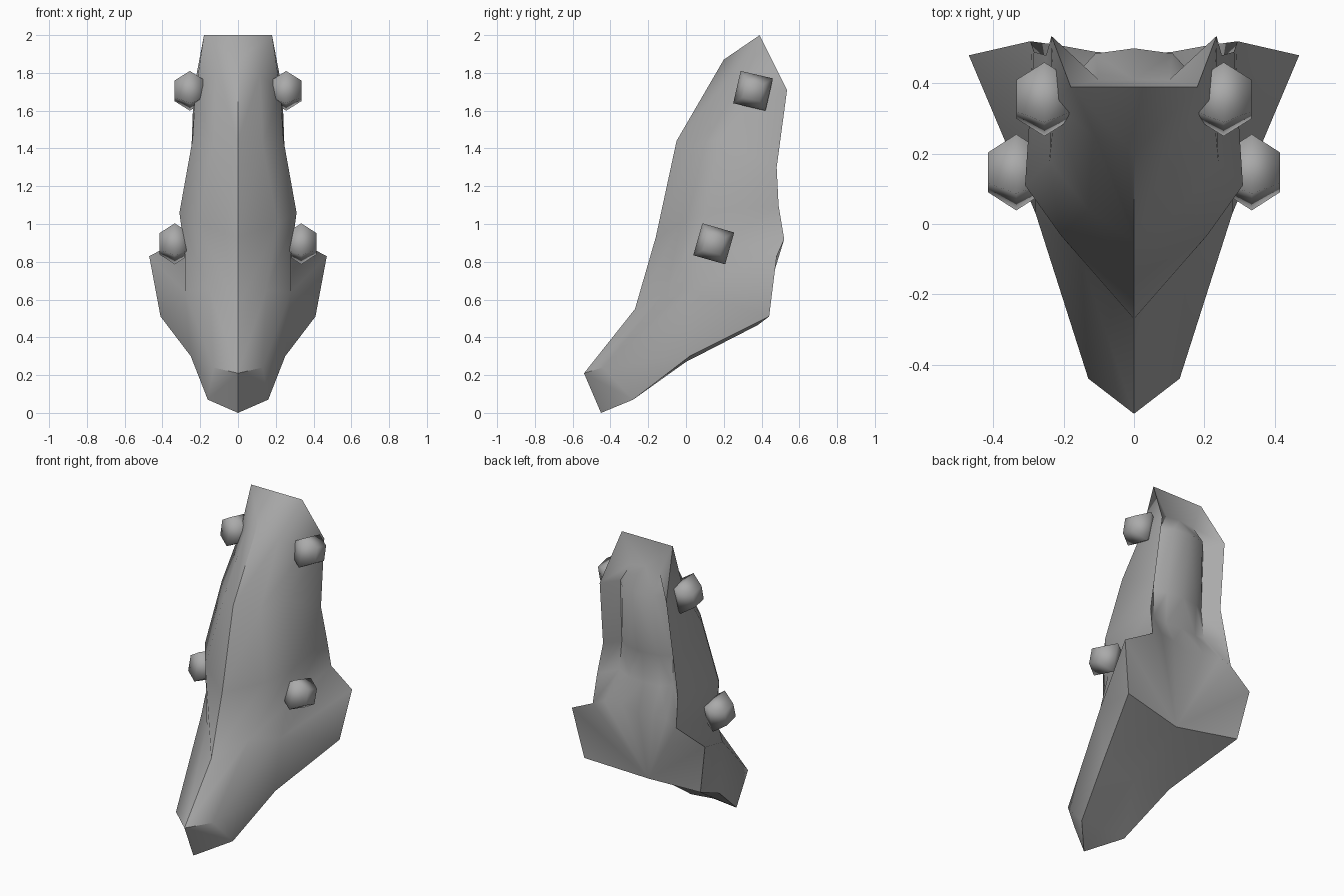
import bpy, bmesh, math
from mathutils import Vector

if "Cube" in bpy.data.objects:
    bpy.data.objects.remove(bpy.data.objects["Cube"])

grey = bpy.data.materials.new("plain_grey")
grey.diffuse_color = (0.4, 0.4, 0.4, 1)
grey.use_nodes = True
grey.node_tree.nodes["Principled BSDF"].inputs["Base Color"].default_value = grey.diffuse_color


def finish(name, bm, angle):
    bmesh.ops.remove_doubles(bm, verts=bm.verts, dist=0.0005)
    bmesh.ops.recalc_face_normals(bm, faces=bm.faces)
    mesh = bpy.data.meshes.new(name)
    bm.to_mesh(mesh)
    bm.free()
    mesh.materials.append(grey)
    ob = bpy.data.objects.new(name, mesh)
    bpy.context.collection.objects.link(ob)
    bpy.ops.object.select_all(action='DESELECT')
    bpy.context.view_layer.objects.active = ob
    ob.select_set(True)
    bpy.ops.object.shade_smooth_by_angle(angle=math.radians(angle))
    return ob


# Shin rings, half side: front centre, front crease, side, back rim,
# inner groove, column side, column centre
rings = [
    [(0, -.27, .55), (.15, -.10, .65), (.28, .10, .83), (.295, .52, .92), (.22, .51, .95), (.11, .49, .95), (0, .48, .92)],
    [(0, -.16, .93), (.21, -.03, 1.0), (.31, .11, 1.06), (.285, .49, 1.10), (.19, .40, 1.12), (.11, .42, 1.10), (0, .43, 1.10)],
    [(0, -.05, 1.44), (.13, .04, 1.42), (.24, .18, 1.45), (.25, .48, 1.30), (.18, .39, 1.30), (.11, .43, 1.30), (0, .445, 1.30)],
    [(0, .20, 1.87), (.115, .25, 1.79), (.225, .34, 1.70), (.235, .535, 1.71), (.17, .42, 1.70), (.11, .485, 1.70), (0, .50, 1.70)],
]
top = [(0, .39, 2.0), (.18, .39, 2.0)]
hollow = [(0, .41, 1.83), (.10, .41, 1.82)]
# Foot guard: upper edge, lower edge, underside centre line
upper = [(0, -.54, .21), (.13, -.44, .24), (.28, .03, .64), (.47, .48, .83)]
lower = [(0, -.45, 0), (.16, -.28, .07), (.25, .02, .30), (.41, .44, .51)]
heel = (0, .38, .465)
keel = [(0, -.45, 0), (0, -.28, .085), (0, .0, .27), heel]

faces = []
# Shin walls and inner channel
for lo, hi in zip(rings, rings[1:]):
    for i in range(6):
        faces.append((lo[i], lo[i + 1], hi[i + 1], hi[i]))
# Top rim, hollow and head of the inner column
r = rings[3]
faces += [(r[0], r[1], top[1], top[0]), (r[1], r[2], top[1]), (r[2], r[3], top[1]),
          (r[3], r[4], hollow[1], top[1]), (top[1], hollow[1], hollow[0], top[0]),
          (r[4], r[5], hollow[1]), (r[5], r[6], hollow[0], hollow[1])]
# Foot top, sides and underside
b = rings[0]
faces += [(upper[0], upper[1], b[1], b[0]), (upper[1], upper[2], b[1]),
          (upper[2], b[2], b[1]), (upper[2], upper[3], b[3], b[2])]
for i in range(3):
    faces.append((upper[i], lower[i], lower[i + 1], upper[i + 1]))
faces += [(lower[0], lower[1], keel[1]), (lower[1], lower[2], keel[2], keel[1]),
          (lower[2], lower[3], keel[3], keel[2])]
# Heel back
faces += [(upper[3], lower[3], heel), (upper[3], heel, b[3])]
for i in range(3, 6):
    faces.append((b[i], b[i + 1], heel))

bm = bmesh.new()
for s in (1, -1):
    for f in faces:
        bm.faces.new([bm.verts.new((x * s, y, z)) for x, y, z in f])
guard = finish("leg_guard", bm, 48)

# Keep the centre line soft and the heel edges crisp
mesh = guard.data
sharp = mesh.attributes.get("sharp_edge")
if sharp:
    for e in mesh.edges:
        p, q = (mesh.vertices[v].co for v in e.vertices)
        if abs(p.x) < .001 and abs(q.x) < .001:
            sharp.data[e.index].value = False
        elif (Vector(heel) in (p, q) or min((p - Vector(heel)).length, (q - Vector(heel)).length) < .001) \
                and max(abs(p.x), abs(q.x)) > .4:
            sharp.data[e.index].value = True


# Rounded square side bolts
def bolt(name, centre, tilt, s):
    bm = bmesh.new()
    loops = []
    for dx, rad in ((-.08, .065), (0, .124), (.08, .065)):
        loop = []
        for k in range(4):
            a = math.radians(45 + 90 * k + tilt)
            p = Vector(centre) + Vector((dx, rad * math.cos(a), rad * math.sin(a)))
            loop.append(bm.verts.new((p.x * s, p.y, p.z)))
        loops.append(loop)
    for p, q in zip(loops, loops[1:]):
        for k in range(4):
            bm.faces.new((p[k], p[(k + 1) % 4], q[(k + 1) % 4], q[k]))
    bm.faces.new(loops[0])
    bm.faces.new(loops[-1])
    finish(name, bm, 80)


for s, side in ((1, "right"), (-1, "left")):
    bolt("upper_bolt_" + side, (.255, .355, 1.705), -13, s)
    bolt("lower_bolt_" + side, (.335, .147, .895), -16, s)
